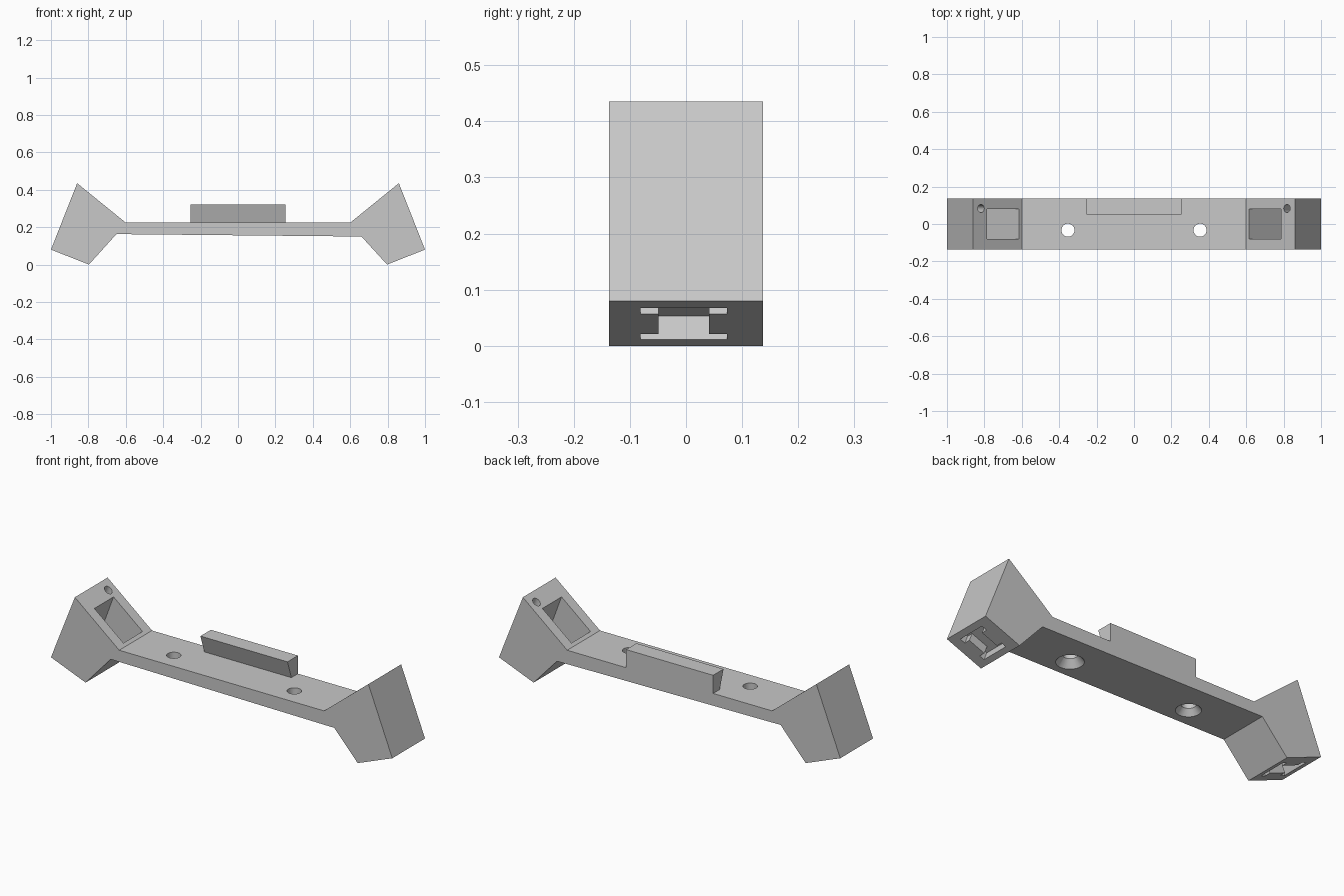
import bpy, bmesh
from mathutils import Vector

if "Cube" in bpy.data.objects:
    bpy.data.objects.remove(bpy.data.objects["Cube"], do_unlink=True)

grey = bpy.data.materials.new("light grey")
grey.use_nodes = True
grey.diffuse_color = (0.58, 0.58, 0.58, 1)
grey.node_tree.nodes["Principled BSDF"].inputs["Base Color"].default_value = (0.58, 0.58, 0.58, 1)


def finish(name, bm):
    bmesh.ops.recalc_face_normals(bm, faces=bm.faces)
    mesh = bpy.data.meshes.new(name)
    bm.to_mesh(mesh)
    bm.free()
    mesh.materials.append(grey)
    ob = bpy.data.objects.new(name, mesh)
    bpy.context.collection.objects.link(ob)
    return ob


def prism(name, profile, y0, y1, side=1):
    """Extrude an (x, z) profile from y0 to y1."""
    bm = bmesh.new()
    face = bm.faces.new([bm.verts.new((side * x, y0, z)) for x, z in profile])
    out = bmesh.ops.extrude_face_region(bm, geom=[face])
    moved = [g for g in out["geom"] if isinstance(g, bmesh.types.BMVert)]
    bmesh.ops.translate(bm, verts=moved, vec=(0, y1 - y0, 0))
    return finish(name, bm)


def tube(name, start, end, r0, r1):
    """Solid round or tapered rod between two points."""
    start, end = Vector(start), Vector(end)
    axis = end - start
    bm = bmesh.new()
    bmesh.ops.create_cone(bm, cap_ends=True, segments=32, radius1=r0,
                          radius2=r1, depth=axis.length)
    bm.transform(axis.to_track_quat("Z", "Y").to_matrix().to_4x4())
    bmesh.ops.translate(bm, verts=bm.verts, vec=(start + end) / 2)
    return finish(name, bm)


def cut(target, cutter):
    cutter.hide_render = True
    mod = target.modifiers.new("cut", "BOOLEAN")
    mod.operation = "DIFFERENCE"
    mod.solver = "EXACT"
    mod.object = cutter
    bpy.context.view_layer.objects.active = target
    bpy.ops.object.modifier_apply(modifier=mod.name)
    bpy.data.objects.remove(cutter, do_unlink=True)


# Bar with two flared end blocks
front, back = -0.137, 0.137
body = prism("bar_body", [
    (-1, 0.08), (-0.86, 0.435), (-0.6, 0.224), (0.6, 0.224), (0.86, 0.435),
    (1, 0.08), (0.797, 0), (0.66, 0.15), (-0.65, 0.163), (-0.797, 0)], front, back)

# Local directions on the foot of an end block
corner = Vector((1, 0.08))
along = (Vector((0.797, 0)) - corner).normalized()
inward = Vector((along.y, -along.x))
if inward.y < 0:
    inward = -inward


def slot(s0, s1, y0, y1, side):
    pts = [corner + along * s + inward * d
           for s, d in ((s0, -0.03), (s1, -0.03), (s1, 0.045), (s0, 0.045))]
    cut(body, prism("slot_cutter", pts, y0, y1, side))


for side in (-1, 1):
    # Wedge pocket in the sloping face
    cut(body, prism("pocket_cutter", [
        (0.581, 0.273), (0.615, 0.237), (0.787, 0.06), (0.885, 0.105),
        (0.785, 0.375), (0.762, 0.437)], -0.08, 0.08, side))
    # Small round hole beside the pocket
    cut(body, tube("pin_cutter", (side * 0.80, 0.083, 0.45),
                   (side * 0.865, 0.083, 0.27), 0.021, 0.021))
    # H shaped recess in the foot
    slot(0.035, 0.187, -0.049, 0.041, side)
    slot(0.035, 0.064, -0.081, 0.073, side)
    slot(0.160, 0.187, -0.081, 0.073, side)
    # Countersunk screw hole
    x, y = side * 0.353, -0.033
    cut(body, tube("screw_cutter", (x, y, 0.1), (x, y, 0.3), 0.035, 0.035))
    cut(body, tube("sink_cutter", (x, y, 0.147), (x, y, 0.192), 0.071, 0.034))

# Undercut tab along the back edge
bm = bmesh.new()
section = [(0.05, 0.32), (back, 0.32), (back, 0.222), (0.083, 0.222)]
face = bm.faces.new([bm.verts.new((-0.255, y, z)) for y, z in section])
out = bmesh.ops.extrude_face_region(bm, geom=[face])
bmesh.ops.translate(bm, vec=(0.51, 0, 0),
                    verts=[g for g in out["geom"] if isinstance(g, bmesh.types.BMVert)])
tab = finish("back_tab", bm)

# Smooth the round holes, keep the edges sharp
bpy.ops.object.select_all(action="DESELECT")
body.select_set(True)
bpy.context.view_layer.objects.active = body
bpy.ops.object.shade_smooth_by_angle(angle=0.5)
